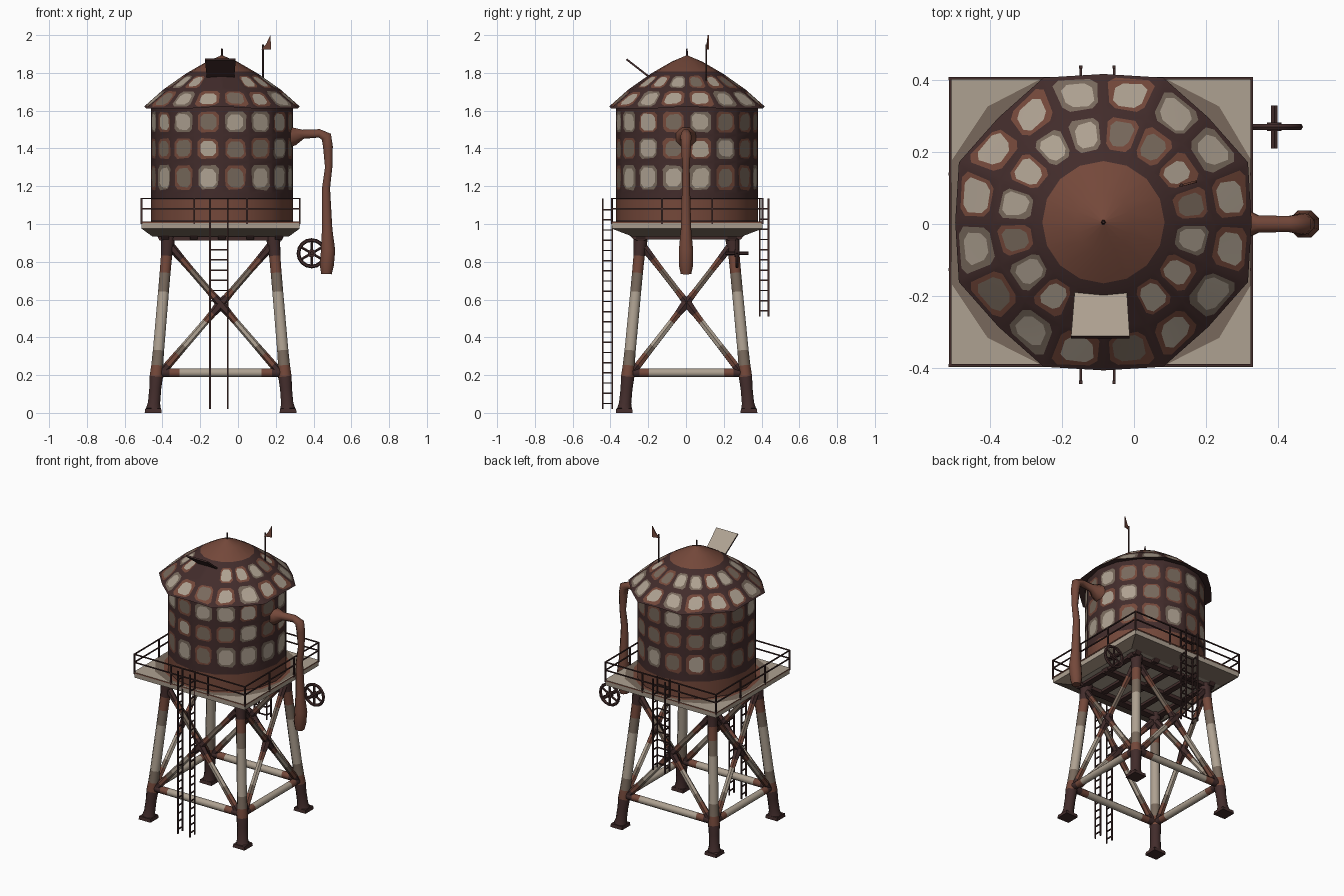
import bpy, bmesh, math, random
from mathutils import Vector

if "Cube" in bpy.data.objects:
    bpy.data.objects.remove(bpy.data.objects["Cube"])
random.seed(4)

def lin(c):
    c /= 255
    return c / 12.92 if c < 0.04045 else ((c + 0.055) / 1.055) ** 2.4

MATS = []
for name, rgb in (("dark_rust", (66, 44, 43)), ("brown_rust", (116, 72, 58)),
                  ("dirty_paint", (120, 105, 92)), ("pale_paint", (174, 161, 145))):
    m = bpy.data.materials.new(name)
    m.diffuse_color = (*[lin(c) for c in rgb], 1)
    m.use_nodes = True
    m.node_tree.nodes["Principled BSDF"].inputs["Base Color"].default_value = m.diffuse_color
    MATS.append(m)
DARK, BROWN, DIRTY, PALE = range(4)
CX, CY = -0.085, 0.005          # tower axis

def finish(bm, name, smooth=True):
    bmesh.ops.remove_doubles(bm, verts=bm.verts, dist=0.0002)
    bmesh.ops.recalc_face_normals(bm, faces=bm.faces)
    me = bpy.data.meshes.new(name)
    bm.to_mesh(me)
    bm.free()
    for m in MATS:
        me.materials.append(m)
    ob = bpy.data.objects.new(name, me)
    bpy.context.collection.objects.link(ob)
    if smooth:
        bpy.ops.object.select_all(action='DESELECT')
        ob.select_set(True)
        bpy.context.view_layer.objects.active = ob
        bpy.ops.object.shade_smooth_by_angle(angle=math.radians(48))
    return ob

def face(bm, vs, mat):
    f = bm.faces.new(vs)
    f.material_index = mat

def sweep(bm, pts, radii, n=6, mats=DARK):
    """Round section swept along a path, one colour per segment."""
    pts = [Vector(p) for p in pts]
    if isinstance(radii, float):
        radii = [radii] * len(pts)
    if isinstance(mats, int):
        mats = [mats] * (len(pts) - 1)
    t0 = (pts[1] - pts[0]).normalized()
    ref = Vector((0, 1, 0)) if abs(t0.y) < 0.9 else Vector((1, 0, 0))
    rings = []
    for i, p in enumerate(pts):
        t = (pts[min(i + 1, len(pts) - 1)] - pts[max(i - 1, 0)]).normalized()
        s = (ref - t * ref.dot(t)).normalized()
        u = t.cross(s)
        rings.append([bm.verts.new(p + radii[i] * (s * math.cos(a) + u * math.sin(a)))
                      for a in [math.tau * (k + 0.5) / n for k in range(n)]])
    for i in range(len(pts) - 1):
        for k in range(n):
            j = (k + 1) % n
            face(bm, (rings[i][k], rings[i][j], rings[i + 1][j], rings[i + 1][k]), mats[i])
    face(bm, rings[0], mats[0])
    face(bm, rings[-1], mats[-1])

def panel(bm, q, halo, core, m0=0.12, m1=0.2):
    """Rusty plate: dark seam, halo ring, and a rounded patch of old paint."""
    def octagon(m, c):
        uv = []
        for su, sv in ((0, 0), (1, 0), (1, 1), (0, 1)):
            a = m + random.uniform(-0.025, 0.03)
            pu, pv = (a if su == 0 else 1 - a), (a if sv == 0 else 1 - a)
            du, dv = (c if su == 0 else -c), (c if sv == 0 else -c)
            pair = [(pu, pv + dv), (pu + du, pv)]
            uv += pair if su == sv else pair[::-1]
        return [bm.verts.new(q[0] * (1-u)*(1-v) + q[1] * u*(1-v) + q[2] * u*v + q[3] * (1-u)*v)
                for u, v in uv]
    c = [bm.verts.new(p) for p in q]
    a, b = octagon(m0, 0.13), octagon(m1, 0.13)
    for i in range(4):
        j = (i + 1) % 4
        face(bm, (c[i], a[2*i + 1], a[2*i]), DARK)
        face(bm, (c[i], c[j], a[2*j], a[2*i + 1]), DARK)
    for i in range(8):
        j = (i + 1) % 8
        face(bm, (a[i], a[j], b[j], b[i]), halo)
    face(bm, b, core)

def polar(r, k, z):
    a = math.tau * k / 16
    return Vector((CX + r * math.cos(a), CY + r * math.sin(a), z))

# Tank wall: 16 sides, three rows of worn plates over a rusty base band
bm = bmesh.new()
levels = [1.16, 1.33, 1.47, 1.61]
for k in range(16):
    for z0, z1 in zip(levels, levels[1:]):
        halo, core = random.choice([(BROWN, PALE), (DIRTY, PALE), (DIRTY, PALE), (BROWN, DIRTY), (BROWN, DIRTY)])
        panel(bm, [polar(.375, k, z0), polar(.375, k + 1, z0), polar(.375, k + 1, z1), polar(.375, k, z1)], halo, core)
    for z0, z1, m in ((1.0, 1.02, DARK), (1.02, 1.13, BROWN), (1.13, 1.16, DARK), (1.61, 1.635, DARK)):
        face(bm, [bm.verts.new(p) for p in (polar(.375, k, z0), polar(.375, k + 1, z0),
                                            polar(.375, k + 1, z1), polar(.375, k, z1))], m)
finish(bm, "tank_wall")

# Roof: two rings of plates, plain rusty crown, dark soffit
bm = bmesh.new()
def roof(i, k):
    k %= 16
    r, z = [(.435 if k % 2 else .412, 1.612 + (.01 if k % 4 == 0 else 0)),
            (.31, 1.712), (.195, 1.793), (.17, 1.808), (.08, 1.86), (.004, 1.892)][i]
    return polar(r, k, z)
for k in range(16):
    for i in (0, 1):
        halo, core = random.choice([(BROWN, PALE), (DIRTY, PALE), (BROWN, PALE), (BROWN, DIRTY)])
        if i == 1 and k in (11, 12):
            halo = core = DARK          # hatch opening
        panel(bm, [roof(i, k), roof(i, k + 1), roof(i + 1, k + 1), roof(i + 1, k)], halo, core, .1, .2)
    for i in (2, 3, 4):
        face(bm, [bm.verts.new(p) for p in (roof(i, k), roof(i, k + 1), roof(i + 1, k + 1), roof(i + 1, k))],
             DARK if i == 2 else BROWN)
    face(bm, [bm.verts.new(p) for p in (roof(0, k), polar(.36, k, 1.63), polar(.36, k + 1, 1.63), roof(0, k + 1))], DARK)
finish(bm, "roof")

def hexa(bm, lo, hi, top=DARK, side=DARK, bottom=DARK):
    """Box between two (x0,x1,y0,y1,z) rectangles."""
    a, b = [[bm.verts.new((x, y, r[4])) for x, y in ((r[0], r[2]), (r[1], r[2]), (r[1], r[3]), (r[0], r[3]))]
            for r in (lo, hi)]
    face(bm, a[::-1], bottom)
    face(bm, b, top)
    for i in range(4):
        j = (i + 1) % 4
        face(bm, (a[i], a[j], b[j], b[i]), side)

# Open hatch lid, tilted up
bm = bmesh.new()
lid = [(-.165, -.19, 1.775), (-.02, -.19, 1.775), (-.012, -.315, 1.872), (-.175, -.315, 1.872)]
up = [bm.verts.new(Vector(p) + Vector((0, .003, .004))) for p in lid]
dn = [bm.verts.new(Vector(p) - Vector((0, .003, .004))) for p in lid]
face(bm, up, PALE)
face(bm, dn[::-1], DARK)
for i in range(4):
    face(bm, (dn[i], dn[(i + 1) % 4], up[(i + 1) % 4], up[i]), DARK)
finish(bm, "hatch_lid", False)

# Finial and wind vane
bm = bmesh.new()
sweep(bm, [(CX, CY, 1.87), (CX, CY, 1.93)], [.008, .004])
sweep(bm, [(.132, .108, 1.72), (.132, .108, 1.95)], .005)
v = [[bm.verts.new((x, y + d, z)) for x, y, z in ((.125, .105, 1.925), (.175, .118, 1.925), (.172, .118, 2.0), (.15, .112, 1.955))]
     for d in (-.003, .003)]
face(bm, v[0], BROWN)
face(bm, v[1][::-1], BROWN)
for i in range(4):
    face(bm, (v[0][i], v[0][(i + 1) % 4], v[1][(i + 1) % 4], v[1][i]), BROWN)
finish(bm, "wind_vane", False)

# Platform deck with chamfered underside, dirt ring round the tank, and joists
X0, X1, Y0, Y1 = -.515, .331, -.397, .409
bm = bmesh.new()
hexa(bm, (X0, X1, Y0, Y1, 1.006), (X0, X1, Y0, Y1, 1.014), PALE, BROWN, BROWN)
hexa(bm, (X0 + .005, X1 - .005, Y0 + .005, Y1 - .005, .975), (X0 + .003, X1 - .003, Y0 + .003, Y1 - .003, 1.006), PALE, PALE, PALE)
hexa(bm, (X0 + .06, X1 - .06, Y0 + .11, Y1 - .11, .935), (X0 + .005, X1 - .005, Y0 + .005, Y1 - .005, .975), PALE, DIRTY, PALE)
def clamp(p):
    return Vector((min(max(p.x, X0 + .006), X1 - .006), min(max(p.y, Y0 + .006), Y1 - .006), p.z))
for k in range(16):
    for r0, r1, m in ((.36, .4, BROWN), (.4, .455, DIRTY)):
        face(bm, [bm.verts.new(clamp(p)) for p in (polar(r0, k, 1.016), polar(r1, k, 1.016),
                                                   polar(r1, k + 1, 1.016), polar(r0, k + 1, 1.016))], m)
finish(bm, "platform", False)
bm = bmesh.new()
for i in range(5):
    x = CX - .3 + .15 * i
    hexa(bm, (x - .02, x + .02, Y0 + .12, Y1 - .12, .918), (x - .02, x + .02, Y0 + .09, Y1 - .09, .95))
for y in (-.24, .003, .245):
    hexa(bm, (X0 + .1, X1 - .1, y - .025, y + .025, .912), (X0 + .08, X1 - .08, y - .025, y + .025, .95))
finish(bm, "platform_joists", False)

# Railing
bm = bmesh.new()
corners = [(X0 + .004, Y0 + .004), (X1 - .004, Y0 + .004), (X1 - .004, Y1 - .004), (X0 + .004, Y1 - .004)]
for i in range(4):
    a, b = Vector(corners[i]), Vector(corners[(i + 1) % 4])
    for z in (1.08, 1.135):
        sweep(bm, [(*a, z), (*b, z)], .005, 4)
    for t in (0, 1 / 3, 2 / 3):
        p = a.lerp(b, t)
        sweep(bm, [(*p, 1.0), (*p, 1.138)], .006, 4)
finish(bm, "railing", False)

# Ladders: paired narrow frames front and back
for name, y0, y1, zb, cross in (("front_ladder", -.44, -.39, .02, False), ("back_ladder", .39, .437, .51, True)):
    bm = bmesh.new()
    for x in (-.148, -.055):
        for y in (y0, y1):
            sweep(bm, [(x, y, zb), (x, y, 1.135)], .006, 4)
    z = zb + .03
    while z < 1.12:
        for x in (-.148, -.055):
            sweep(bm, [(x, y0, z), (x, y1, z)], .005, 4)
        if cross:
            sweep(bm, [(-.148, y0, z), (-.055, y0, z)], .005, 4)
        z += .054
    finish(bm, name, False)

# Legs with flared feet
def leg(sx, sy, z):
    t = z / .93
    return Vector((-.092 + sx * (.357 - .079 * t), .003 + sy * (.33 - .088 * t), z))
signs = [(-1, -1), (1, -1), (1, 1), (-1, 1)]
for (sx, sy), name in zip(signs, ("front_left", "front_right", "back_right", "back_left")):
    bm = bmesh.new()
    zs = [.02, .05, .13, .19, .25, .33, .64, .74, .83, .89, .94]
    sweep(bm, [leg(sx, sy, z) for z in zs], [.043, .035, .034, .038, .034, .032, .031, .031, .032, .037, .042], 8,
          [DARK, DARK, DARK, BROWN, DIRTY, PALE, DIRTY, BROWN, DARK, DARK])
    p = leg(sx, sy, 0)
    hexa(bm, (p.x - .045, p.x + .045, p.y - .045, p.y + .045, 0), (p.x - .042, p.x + .042, p.y - .042, p.y + .042, .022))
    finish(bm, name + "_leg")

# Struts and cross braces on all four sides
for i, side in enumerate(("front", "right", "back", "left")):
    a, b = signs[i], signs[(i + 1) % 4]
    bm = bmesh.new()
    p, q = leg(*a, .212), leg(*b, .212)
    sweep(bm, [p.lerp(q, t) for t in (0, .1, .18, .82, .9, 1)], .024, 8, [DARK, BROWN, PALE, BROWN, DARK])
    for s, e in ((a, b), (b, a)):
        p, q = leg(*s, .18), leg(*e, .9)
        sweep(bm, [p.lerp(q, t) for t in (0, .1, .18, .24, .42, .48, .54, .6, .65, .8, .88, 1)],
              [.025, .021, .02, .019, .018, .02, .026, .02, .018, .018, .02, .025], 6,
              [DARK, BROWN, DIRTY, PALE, BROWN, DARK, DARK, BROWN, DIRTY, BROWN, DARK])
    finish(bm, side + "_bracing")

# Spout pipe
bm = bmesh.new()
sweep(bm, [(.27, 0, 1.46), (.30, 0, 1.465), (.345, 0, 1.475), (.43, 0, 1.48), (.468, 0, 1.462), (.476, 0, 1.41),
           (.48, 0, 1.3), (.466, 0, 1.19), (.472, 0, .97), (.477, 0, .86), (.47, 0, .78), (.468, 0, .735)],
      [.06, .05, .026, .024, .031, .028, .021, .023, .03, .041, .04, .03], 8, BROWN)
finish(bm, "spout_pipe")

# Valve wheel on its axle
bm = bmesh.new()
W = Vector((.39, .27, .845))
rim = [W + Vector((math.cos(a), 0, math.sin(a))) * .07 for a in [math.tau * k / 16 for k in range(17)]]
sweep(bm, rim, .01, 6)
for k in range(6):
    a = math.tau * (k + .5) / 6
    sweep(bm, [W, W + Vector((math.cos(a), 0, math.sin(a))) * .07], .007, 5)
sweep(bm, [W - Vector((0, .06, 0)), W + Vector((0, .06, 0))], .01, 6)
sweep(bm, [W - Vector((0, .012, 0)), W + Vector((0, .012, 0))], .022, 8)
finish(bm, "valve_wheel")
